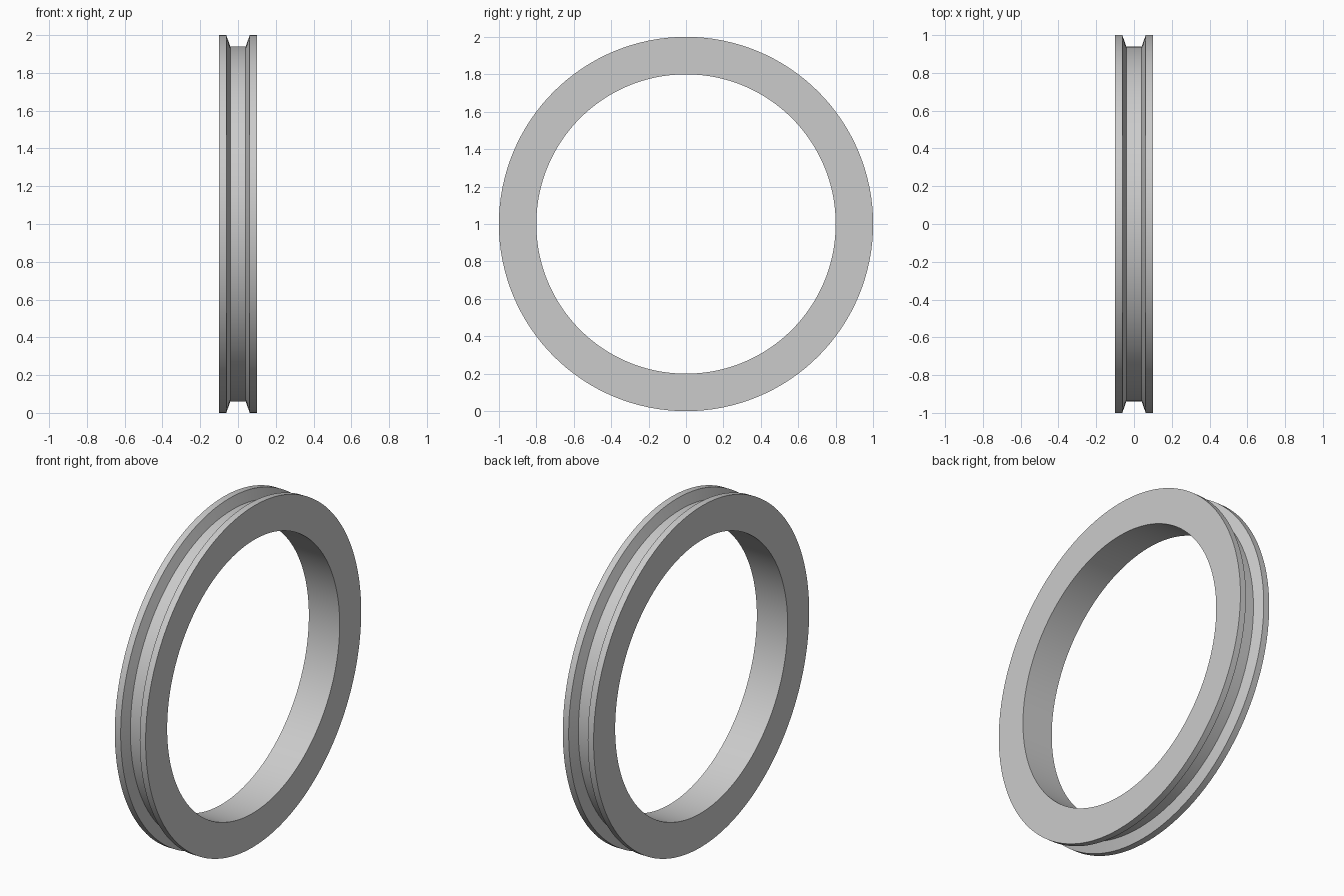
import bpy
import bmesh
import math
from mathutils import Vector, Matrix

# Remove the default cube
cube = bpy.data.objects.get("Cube")
if cube:
    bpy.data.objects.remove(cube, do_unlink=True)

SEGMENTS = 128
CENTRE = Vector((0, 0, 1))

# Plain grey material
grey = bpy.data.materials.new("light_grey")
grey.use_nodes = True
colour = (0.6, 0.6, 0.6, 1)
grey.diffuse_color = colour
grey.node_tree.nodes["Principled BSDF"].inputs["Base Color"].default_value = colour

# Half section as (x, radius): bore edge, flange rim, groove wall, groove floor
half = [(0.1, 0.8), (0.1, 1.0), (0.062, 1.0), (0.041, 0.94)]
section = half + [(-x, r) for x, r in reversed(half)]

# Spin the closed section about the x axis
bm = bmesh.new()
verts = [bm.verts.new((x, 0, 1 + r)) for x, r in section]
edges = [bm.edges.new((v, verts[i - 1])) for i, v in enumerate(verts)]
bmesh.ops.spin(bm, geom=verts + edges, cent=CENTRE, axis=(1, 0, 0),
               angle=math.tau, steps=SEGMENTS, use_merge=True)
bmesh.ops.remove_doubles(bm, verts=bm.verts[:], dist=0.0001)
bmesh.ops.recalc_face_normals(bm, faces=bm.faces[:])

mesh = bpy.data.meshes.new("grooved_ring")
bm.to_mesh(mesh)
bm.free()
mesh.materials.append(grey)
ring = bpy.data.objects.new("grooved_ring", mesh)
bpy.context.collection.objects.link(ring)

# Smooth round the ring, crisp at the section corners
bpy.ops.object.select_all(action="DESELECT")
ring.select_set(True)
bpy.context.view_layer.objects.active = ring
bpy.ops.object.shade_smooth_by_angle(angle=math.radians(30))
